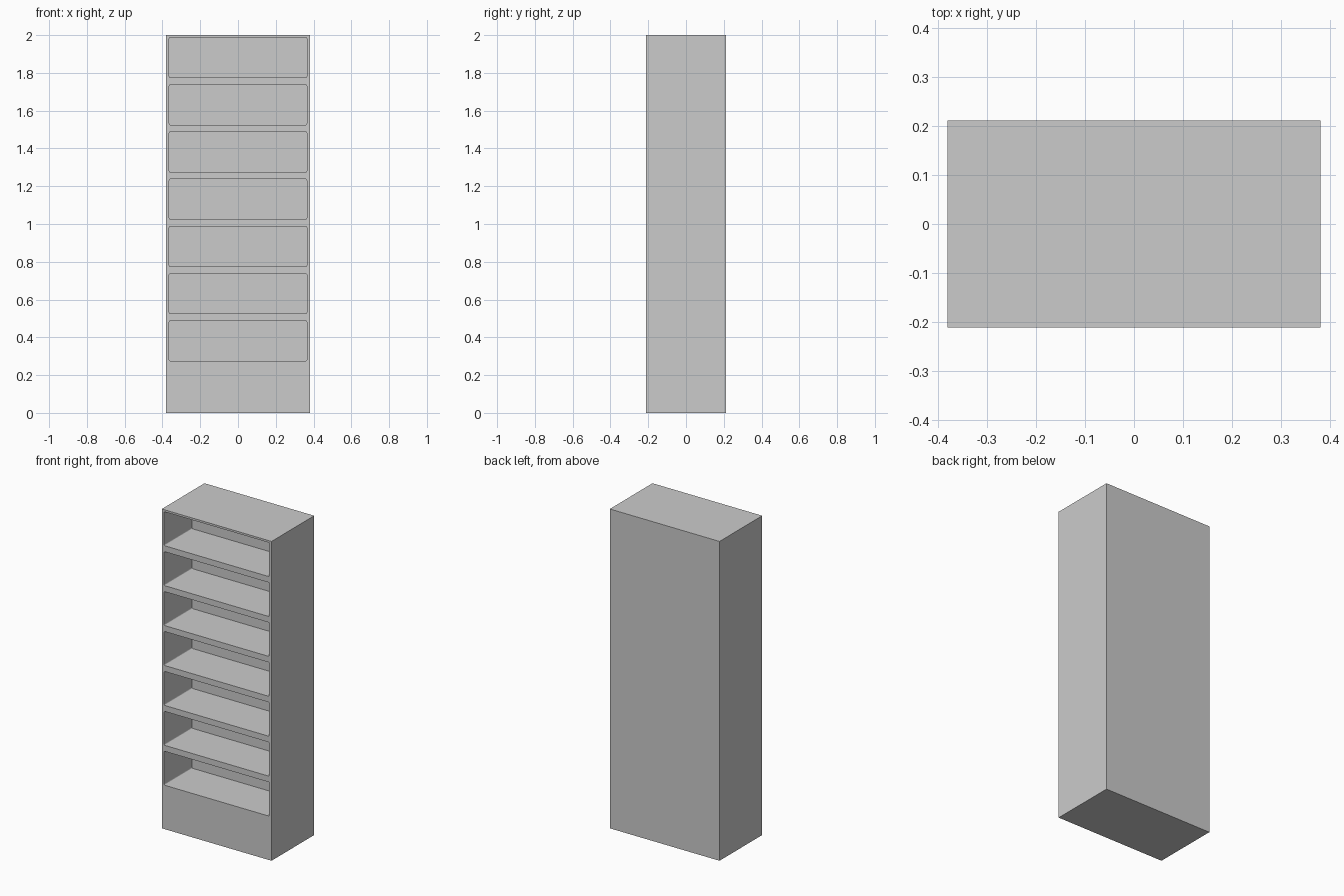
import bpy, bmesh
from mathutils import Vector

if "Cube" in bpy.data.objects:
    bpy.data.objects.remove(bpy.data.objects["Cube"])

W, D, H = 0.76, 0.422, 2.0            # outer size
OPEN_W, OPEN_H = 0.728, 0.2125        # shelf opening
RECESS = 0.277                        # depth of each opening
FIRST_Z, PITCH, COUNT = 0.275, 0.25, 7


def box(name, lo, hi, corner=0.0):
    """Box between two corners; optionally rounds the edges that run along y."""
    lo, hi = Vector(lo), Vector(hi)
    bm = bmesh.new()
    bmesh.ops.create_cube(bm, size=1)
    for v in bm.verts:
        v.co = Vector((lo[i] + (v.co[i] + 0.5) * (hi[i] - lo[i]) for i in range(3)))
    if corner:
        edges = [e for e in bm.edges
                 if abs(e.verts[0].co.y - e.verts[1].co.y) > 0.01]
        bmesh.ops.bevel(bm, geom=edges, offset=corner, segments=3,
                        profile=0.5, affect='EDGES')
    me = bpy.data.meshes.new(name)
    bm.to_mesh(me)
    bm.free()
    ob = bpy.data.objects.new(name, me)
    bpy.context.collection.objects.link(ob)
    return ob


# Cabinet body with solid base and thick back
cabinet = box("bookcase_body", (-W / 2, -D / 2, 0), (W / 2, D / 2, H))

# Shelf openings: one cutter repeated upwards
cutter = box("shelf_opening_cutter",
             (-OPEN_W / 2, -D / 2 - 0.1, FIRST_Z),
             (OPEN_W / 2, -D / 2 + RECESS, FIRST_Z + OPEN_H), corner=0.006)
arr = cutter.modifiers.new("rows", 'ARRAY')
arr.count = COUNT
arr.use_relative_offset = False
arr.use_constant_offset = True
arr.constant_offset_displace = (0, 0, PITCH)
cutter.hide_render = True
cutter.display_type = 'WIRE'

cut = cabinet.modifiers.new("shelf_openings", 'BOOLEAN')
cut.operation = 'DIFFERENCE'
cut.solver = 'EXACT'
cut.object = cutter
